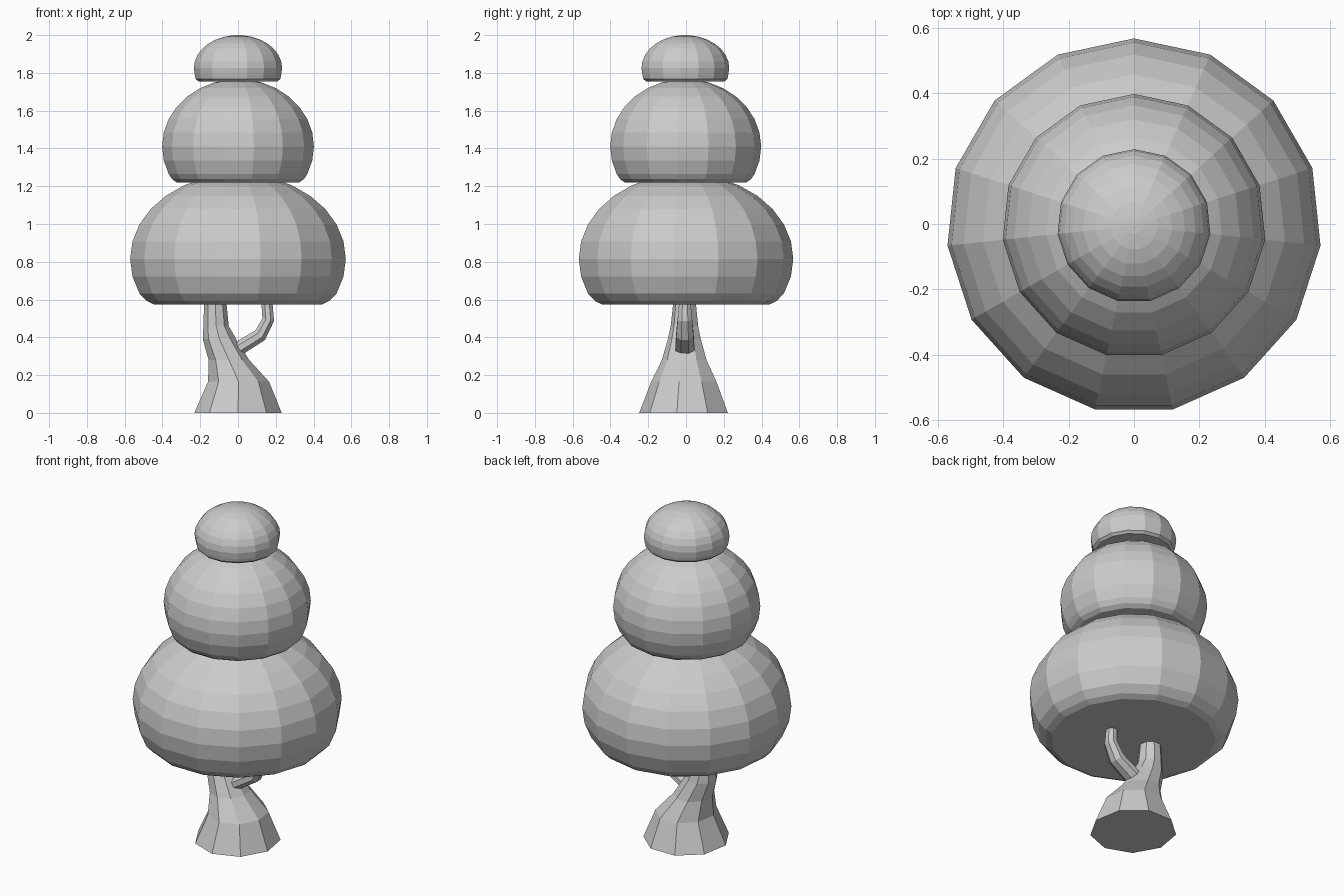
import bpy
from math import sin, cos, pi, radians

if "Cube" in bpy.data.objects:
    bpy.data.objects.remove(bpy.data.objects["Cube"])

Y0 = -0.006  # small offset that centres the odd-sided rings


def loft(name, rings, sides, phase):
    """Skin elliptical rings (cx, cz, rx, ry, tilt); rx 0 makes a pole. Flat faces."""
    verts, faces, loops = [], [], []
    for cx, cz, rx, ry, tilt in rings:
        start = len(verts)
        if rx < 1e-5:
            verts.append((cx, Y0, cz))
            loops.append([start] * sides)
            continue
        t = radians(tilt)
        for i in range(sides):
            a = phase + 2 * pi * i / sides
            u = rx * cos(a)
            verts.append((cx + u * cos(t), Y0 + ry * sin(a), cz - u * sin(t)))
        loops.append(list(range(start, start + sides)))
    for lo, hi in zip(loops, loops[1:]):
        for i in range(sides):
            j = (i + 1) % sides
            face = [lo[i], lo[j], hi[j], hi[i]]
            faces.append(list(dict.fromkeys(face)))
    faces.append(loops[0][::-1])
    if len(set(loops[-1])) > 1:
        faces.append(loops[-1])
    mesh = bpy.data.meshes.new(name)
    mesh.from_pydata(verts, [], faces)
    mesh.update()
    obj = bpy.data.objects.new(name, mesh)
    bpy.context.collection.objects.link(obj)
    return obj


def foliage(name, radius, centre, height, low_step, rim):
    """Squashed dome with a rounded rim and a flat underside."""
    profile = list(rim)
    for k in range(low_step, 15):
        e = radians(90 * k / 7.5 / 1.0) if k < 8 else None
        if e is None:
            break
        profile.append((radius * cos(e), centre + height * sin(e)))
    profile.append((0, centre + height))
    loft(name, [(0, z, r, r, 0) for r, z in profile], 15, pi / 2)


# Foliage tiers
foliage("lower_foliage", 0.574, 0.815, 0.45, -2, [(0.45, 0.575), (0.485, 0.592)])
foliage("middle_foliage", 0.404, 1.41, 0.357, -2, [(0.325, 1.22), (0.35, 1.237)])
foliage("top_foliage", 0.235, 1.825, 0.175, -1, [(0.21, 1.755), (0.225, 1.768)])

# Flared trunk leaning to the left
loft("trunk", [
    (0, 0, 0.235, 0.242, 0),
    (0.003, 0.165, 0.164, 0.178, 0),
    (-0.048, 0.28, 0.109, 0.122, 0),
    (-0.098, 0.39, 0.09, 0.09, 0),
    (-0.116, 0.46, 0.068, 0.075, 0),
    (-0.12, 0.57, 0.061, 0.063, 0),
    (-0.12, 0.68, 0.058, 0.058, 0),
], 9, -pi / 2)

# Side branch curving up on the right
loft("branch", [
    (-0.07, 0.30, 0.045, 0.055, 58),
    (0.01, 0.345, 0.04, 0.055, 58),
    (0.117, 0.411, 0.039, 0.05, 45),
    (0.16, 0.493, 0.034, 0.042, 12),
    (0.154, 0.573, 0.032, 0.034, -4),
    (0.145, 0.68, 0.03, 0.03, -4),
], 8, pi / 8)
